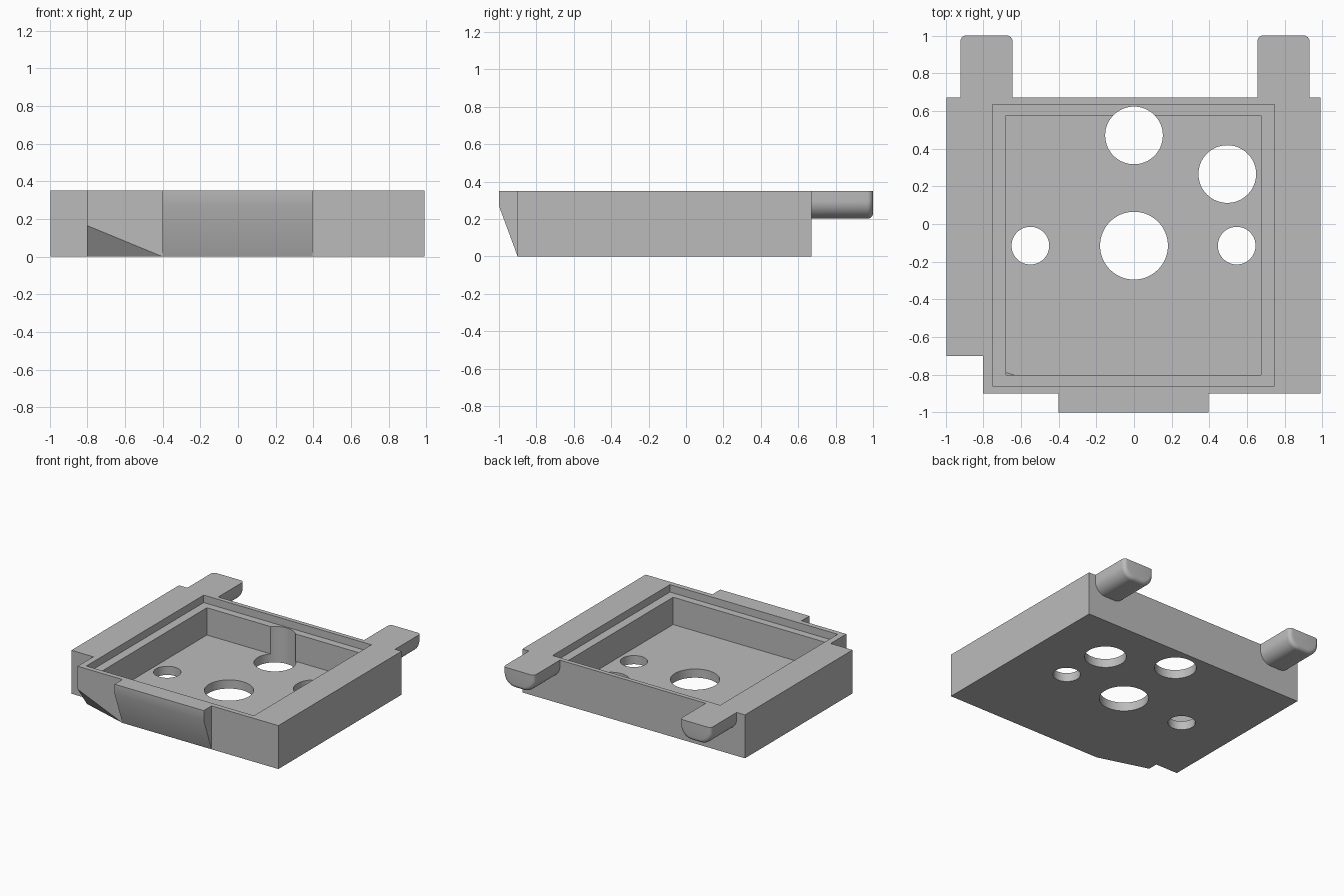
import bpy, bmesh, math
from mathutils import Vector

if "Cube" in bpy.data.objects:
    bpy.data.objects.remove(bpy.data.objects["Cube"])

grey = bpy.data.materials.new("plain grey")
grey.use_nodes = True
grey.diffuse_color = (0.5, 0.5, 0.5, 1)
grey.node_tree.nodes["Principled BSDF"].inputs["Base Color"].default_value = (0.5, 0.5, 0.5, 1)

TOP = 0.35
SLANT = Vector((0.4125, 1.375, 1)).normalized()


def finish(name, bm):
    bmesh.ops.recalc_face_normals(bm, faces=bm.faces)
    mesh = bpy.data.meshes.new(name)
    bm.to_mesh(mesh)
    bm.free()
    mesh.materials.append(grey)
    obj = bpy.data.objects.new(name, mesh)
    bpy.context.collection.objects.link(obj)
    return obj


def loft(rings):
    """Skin a list of equal-length point rings and cap both ends."""
    bm = bmesh.new()
    loops = [[bm.verts.new(p) for p in ring] for ring in rings]
    n = len(loops[0])
    for a, b in zip(loops, loops[1:]):
        for i in range(n):
            j = (i + 1) % n
            bm.faces.new((a[i], a[j], b[j], b[i]))
    bm.faces.new(loops[0])
    bm.faces.new(loops[-1])
    bmesh.ops.recalc_face_normals(bm, faces=bm.faces)
    return bm


def prism(outline, z0, z1):
    return loft([[(x, y, z) for x, y in outline] for z in (z0, z1)])


def rect(x0, x1, y0, y1):
    return [(x0, y0), (x1, y0), (x1, y1), (x0, y1)]


def slice_below(bm, point):
    """Cut away everything under the slanted corner plane."""
    cut = bmesh.ops.bisect_plane(bm, geom=bm.verts[:] + bm.edges[:] + bm.faces[:],
                                 plane_co=point, plane_no=SLANT, clear_inner=True)
    edges = [e for e in cut["geom_cut"] if isinstance(e, bmesh.types.BMEdge)]
    bmesh.ops.edgenet_fill(bm, edges=edges)


def select_only(obj):
    bpy.ops.object.select_all(action="DESELECT")
    obj.select_set(True)
    bpy.context.view_layer.objects.active = obj


def subtract(obj, bm):
    cutter = finish("cutter", bm)
    cutter.hide_render = True
    mod = obj.modifiers.new("cut", "BOOLEAN")
    mod.operation = "DIFFERENCE"
    mod.solver = "EXACT"
    mod.object = cutter
    select_only(obj)
    bpy.ops.object.modifier_apply(modifier=mod.name)
    bpy.data.objects.remove(cutter)


def smooth(obj):
    select_only(obj)
    bpy.ops.object.shade_smooth_by_angle(angle=math.radians(30))


# Tray body with a notched and undercut front corner
outline = [(-0.8, -0.9), (0.99, -0.9), (0.99, 0.67), (-0.995, 0.67), (-0.995, -0.7), (-0.8, -0.7)]
body_mesh = prism(outline, 0, TOP)
slice_below(body_mesh, (-0.4, -0.9, 0))
body = finish("tray_body", body_mesh)

# Lid ledge, then the deep cavity with its slanted corner
subtract(body, prism(rect(-0.75, 0.745, -0.86, 0.635), 0.29, 0.5))
cavity = prism(rect(-0.68, 0.675, -0.8, 0.575), 0.07, 0.5)
slice_below(cavity, (-0.64, -0.8, 0.07))
subtract(body, cavity)

# Round holes through the floor
for x, y, r in [(0, -0.115, 0.18), (0, 0.47, 0.153), (0.495, 0.265, 0.153),
                (-0.55, -0.115, 0.1), (0.545, -0.115, 0.1)]:
    circle = [(x + r * math.cos(t * math.tau / 64), y + r * math.sin(t * math.tau / 64))
              for t in range(64)]
    subtract(body, prism(circle, -0.2, 0.6))
smooth(body)

# Sloped front tab
profile = [(-0.9, 0), (-1, 0.27), (-1, TOP), (-0.9, TOP)]
smooth(finish("front_tab", loft([[(x, y, z) for y, z in profile] for x in (-0.4, 0.395)])))


# Back pegs: flat top, rounded underside, softened end
def peg_ring(cx, y, inset):
    half, depth, fillet = 0.138 - inset, 0.148 - inset, 0.095 - inset * 0.5
    ring = [(cx - half, y, TOP)]
    for side, start in ((-1, math.pi), (1, 1.5 * math.pi)):
        for k in range(13):
            a = start + k * math.pi / 24
            ring.append((cx + side * (half - fillet) + fillet * math.cos(a), y,
                         TOP - depth + fillet + fillet * math.sin(a)))
    return ring + [(cx + half, y, TOP)]


for name, cx in (("right_peg", -0.783), ("left_peg", 0.793)):
    r = 0.03
    rings = [peg_ring(cx, 0.67, 0)]
    for k in range(7):
        a = k * math.pi / 12
        rings.append(peg_ring(cx, 1 - r + r * math.sin(a), r * (1 - math.cos(a))))
    smooth(finish(name, loft(rings)))
